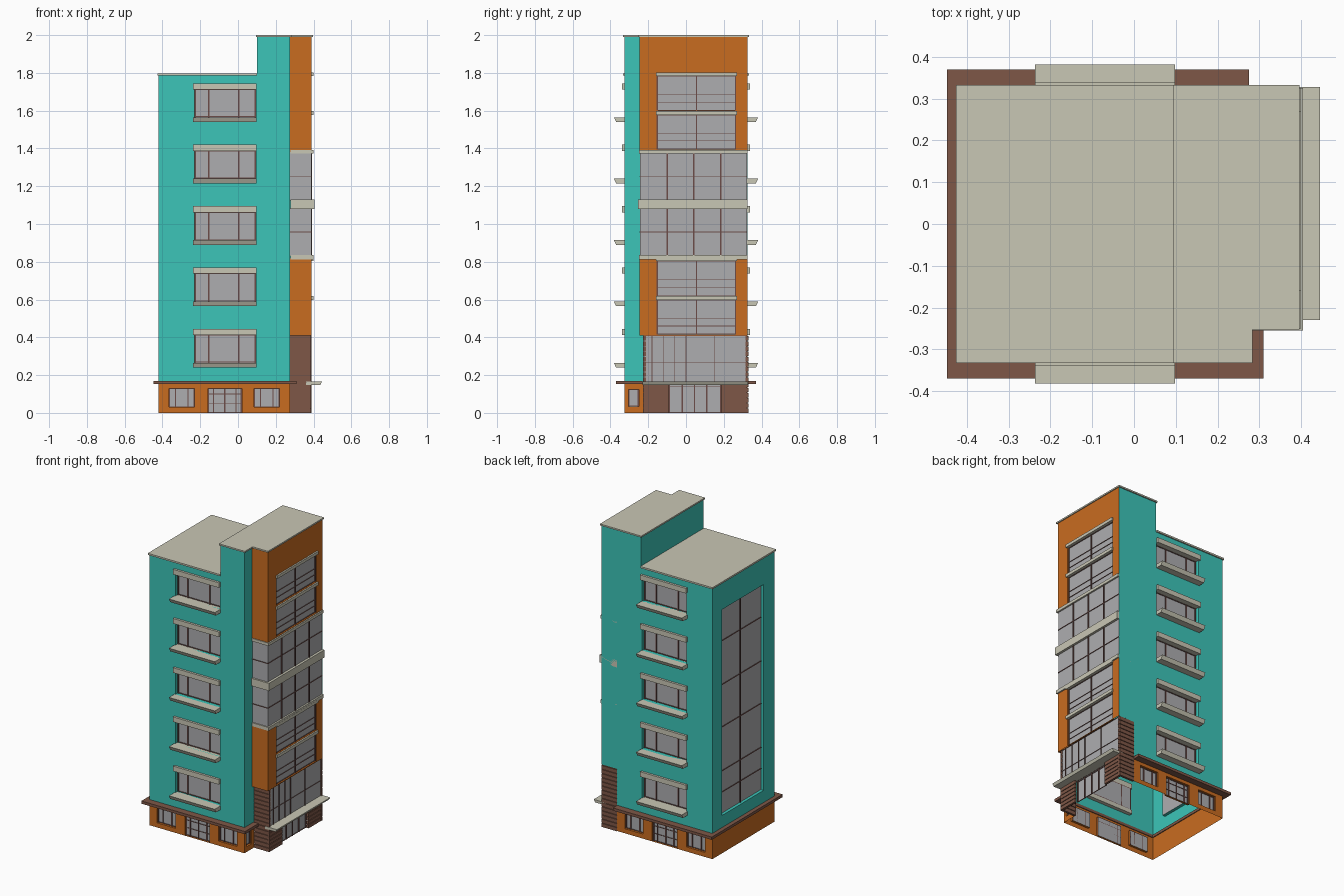
import bpy, bmesh
from mathutils import Vector

if "Cube" in bpy.data.objects:
    bpy.data.objects.remove(bpy.data.objects["Cube"])


def material(name, r, g, b):
    lin = [((c / 255 + 0.055) / 1.055) ** 2.4 for c in (r, g, b)]
    m = bpy.data.materials.new(name)
    m.diffuse_color = (*lin, 1)
    m.use_nodes = True
    m.node_tree.nodes["Principled BSDF"].inputs["Base Color"].default_value = m.diffuse_color
    return m


TEAL = material("teal", 60, 197, 185)
ORANGE = material("orange", 201, 108, 32)
BROWN = material("brown", 126, 87, 71)
FRAME = material("frame_brown", 108, 76, 72)
BEIGE = material("beige", 201, 199, 181)
GLASS = material("glass_grey", 174, 174, 176)

# Facade coordinates: u along the wall, v up, w outward from the centre
FRONT = lambda u, v, w: Vector((u, -w, v))
BACK = lambda u, v, w: Vector((u, w, v))
RIGHT = lambda u, v, w: Vector((w, u, v))
LEFT = lambda u, v, w: Vector((-w, u, v))

parts = {}


def part(name, mat):
    if name not in parts:
        parts[name] = (bmesh.new(), mat)
    return parts[name][0]


def quad(bm, pts, direction):
    face = bm.faces.new([bm.verts.new(p) for p in pts])
    face.normal_update()
    if face.normal.dot(direction) < 0:
        face.normal_flip()


def box(bm, f, u0, u1, v0, v1, w0, w1, taper=0):
    """Box in facade coordinates; taper pulls in the lower outer edge."""
    vs = [bm.verts.new(f(u, v, w - (taper if w == w1 and v == v0 else 0)))
          for u in (u0, u1) for v in (v0, v1) for w in (w0, w1)]
    faces = [bm.faces.new([vs[i] for i in q]) for q in
             ((0, 1, 3, 2), (4, 6, 7, 5), (0, 4, 5, 1),
              (2, 3, 7, 6), (0, 2, 6, 4), (1, 5, 7, 3))]
    bmesh.ops.recalc_face_normals(bm, faces=faces)


def wall(bm, f, w, u0, u1, v0, v1, holes=(), depth=0.02):
    """Flat wall with rectangular openings and their reveals."""
    out = f(0, 0, 1)
    us = sorted({u0, u1, *[x for h in holes for x in h[:2]]})
    vs = sorted({v0, v1, *[x for h in holes for x in h[2:]]})
    for a, b in zip(us, us[1:]):
        for c, d in zip(vs, vs[1:]):
            mu, mv = (a + b) / 2, (c + d) / 2
            if any(h[0] < mu < h[1] and h[2] < mv < h[3] for h in holes):
                continue
            quad(bm, [f(a, c, w), f(b, c, w), f(b, d, w), f(a, d, w)], out)
    for a, b, c, d in holes:
        mid = f((a + b) / 2, (c + d) / 2, w)
        ring = [(a, c), (b, c), (b, d), (a, d)]
        for p, q in zip(ring, ring[1:] + ring[:1]):
            pts = [f(*p, w), f(*q, w), f(*q, w - depth), f(*p, w - depth)]
            quad(bm, pts, mid - (pts[0] + pts[1]) / 2)


def window(name, f, w, hole, us=(), vs=(), t=0.004, border=True):
    """Glass sheet with thin glazing bars at the given u and v positions."""
    a, b, c, d = hole
    wall(part(name + "_glass", GLASS), f, w, a, b, c, d)
    bars = part(name + "_bars", FRAME)
    if border:
        us, vs = [a + t, b - t, *us], [c + t, d - t, *vs]
    for u in us:
        box(bars, f, u - t, u + t, c, d, w, w + 0.005)
    for v in vs:
        box(bars, f, a, b, v - t / 2, v + t / 2, w, w + 0.004)


def slats(name, f, u0, u1, v0, v1, w):
    """Brown cladding of stacked horizontal slats."""
    bm = part(name, BROWN)
    wall(bm, f, w - 0.006, u0, u1, v0, v1)
    n = round((v1 - v0) / 0.027)
    s = (v1 - v0) / n
    for i in range(n):
        box(bm, f, u0, u1, v0 + i * s, v0 + (i + 1) * s - 0.004, w - 0.015, w)


# Long front and back walls: five upper storeys over an orange ground floor
storeys = [0.24 + 0.325 * i for i in range(5)]
upper = [(-0.23, 0.095, z + 0.025, z + 0.175) for z in storeys]
ground = [(-0.365, -0.23, 0.03, 0.13), (0.085, 0.22, 0.03, 0.13)]
door = (-0.16, 0.02, 0.0, 0.13)
for f, side in ((FRONT, "front"), (BACK, "back")):
    teal = part(side + "_upper_wall", TEAL)
    wall(teal, f, 0.325, -0.42, 0.1, 0.16, 1.79, upper, 0.025)
    wall(teal, f, 0.325, 0.1, 0.275, 0.16, 1.995)
    wall(part(side + "_ground_wall", ORANGE), f, 0.325, -0.42, 0.275, 0, 0.16,
         ground + [door], 0.015)
    for h in upper:
        window(side + "_windows", f, 0.30, h, (-0.155, 0.005))
        z = h[2] - 0.025
        box(part(side + "_sills", BEIGE), f, -0.237, 0.098, z, z + 0.025,
            0.30, 0.382, 0.012)
        box(part(side + "_lintels", BEIGE), f, -0.237, 0.098, z + 0.172,
            z + 0.205, 0.30, 0.34)
    for h in ground:
        window(side + "_ground_windows", f, 0.31, h,
               (h[0] + 0.035, h[1] - 0.035), t=0.003)
    window(side + "_door", f, 0.31, door, (-0.13, -0.07, -0.01), (0.1, 0.05),
           t=0.003)

# Back wall carries on past the cladding to the right corner
wall(part("back_upper_wall", TEAL), BACK, 0.325, 0.275, 0.39, 0.41, 1.995)

# Left wall with one tall stair window
tall = (-0.21, 0.225, 0.25, 1.61)
wall(part("left_upper_wall", TEAL), LEFT, 0.42, -0.325, 0.325, 0.16, 1.79,
     [tall], 0.02)
window("stair_window", LEFT, 0.40, tall, (0.008,), (0.39, 0.53, 0.82, 1.1, 1.39),
       t=0.005, border=False)
wall(part("left_ground_wall", ORANGE), LEFT, 0.42, -0.325, 0.325, 0, 0.16)

# Tower walls: side above the main roof and the teal front return
wall(part("tower_wall", TEAL), LEFT, -0.1, -0.325, 0.325, 1.79, 1.995)
wall(part("tower_wall", TEAL), RIGHT, 0.275, -0.325, -0.22, 0.16, 1.995)
small = (-0.305, -0.25, 0.035, 0.125)
wall(part("return_ground_wall", ORANGE), RIGHT, 0.275, -0.325, -0.225, 0, 0.16,
     [small], 0.015)
window("return_window", RIGHT, 0.26, small, t=0.003)

# Orange bay on the right, above and below the glazed storeys
bay = part("orange_bay", ORANGE)
for v0, v1 in ((0.41, 0.82), (1.38, 1.995)):
    base = 0.415 if v0 < 1 else 1.395
    holes = [(-0.155, 0.265, base, base + 0.185),
             (-0.155, 0.265, base + 0.205, base + 0.39)]
    wall(bay, RIGHT, 0.39, -0.245, 0.325, v0, v1, holes, 0.012)
    wall(bay, FRONT, 0.245, 0.275, 0.39, v0, v1)
    for h in holes:
        window("bay_windows", RIGHT, 0.378, h, (0.055,),
               (h[2] + 0.045, h[2] + 0.085), t=0.003)
        box(part("bay_window_ledges", BEIGE), RIGHT, -0.16, 0.27,
            h[3] - 0.002, h[3] + 0.018, 0.37, 0.4)
box(bay, FRONT, 0.275, 0.39, 0.41, 0.415, 0.21, 0.245)

# Glazed storeys wrapping the corner, with floor bands
for v0, v1 in ((0.83, 1.085), (1.125, 1.38)):
    mid = (v0 + v1) / 2
    window("corner_glazing", RIGHT, 0.388, (-0.243, 0.323, v0, v1),
           (-0.1, 0.04, 0.185), (mid,), border=False)
    window("corner_glazing", FRONT, 0.243, (0.275, 0.388, v0, v1), (),
           (mid,), border=False)
for v0, v1, e in ((0.812, 0.835, 0.005), (1.08, 1.13, 0.01), (1.373, 1.392, 0.005)):
    box(part("floor_bands", BEIGE), RIGHT, -0.245 - e, 0.325, v0, v1,
        0.277, 0.394 + e)

# Brown slatted base and the entrance
slats("front_cladding", FRONT, 0.275, 0.385, 0, 0.41, 0.227)
slats("back_cladding", BACK, 0.275, 0.388, 0, 0.41, 0.33)
slats("entrance_cladding", RIGHT, -0.225, -0.09, 0, 0.152, 0.387)
slats("entrance_cladding", RIGHT, 0.185, 0.322, 0, 0.152, 0.387)
window("entrance_door", RIGHT, 0.365, (-0.09, 0.185, 0, 0.152),
       (-0.02, 0.045, 0.11), (0.14,), t=0.003)
window("lobby_glazing", RIGHT, 0.382, (-0.225, 0.322, 0.16, 0.41),
       (-0.18, -0.12, -0.06, 0.0, 0.15), (0.265,), t=0.002)
box(part("entrance_canopy", BEIGE), RIGHT, -0.23, 0.328, 0.148, 0.165, 0.36,
    0.445, 0.01)

# Brown ledge above the ground floor
ledge = part("ledge", BROWN)
box(ledge, FRONT, -0.447, 0.31, 0.152, 0.17, 0.32, 0.37)
box(ledge, BACK, -0.447, 0.275, 0.152, 0.17, 0.32, 0.37)
box(ledge, LEFT, -0.32, 0.32, 0.152, 0.17, 0.415, 0.447)
box(ledge, RIGHT, -0.32, -0.23, 0.152, 0.17, 0.27, 0.31)

# Roof slabs
box(part("main_roof", BEIGE), RIGHT, -0.333, 0.333, 1.787, 1.798, -0.426, 0.1)
tower = part("tower_roof", BEIGE)
box(tower, RIGHT, -0.333, 0.333, 1.99, 2.0, 0.094, 0.283)
box(tower, RIGHT, -0.253, 0.333, 1.99, 2.0, 0.283, 0.396)

# Turn every collected part into an object
for name, (bm, mat) in parts.items():
    mesh = bpy.data.meshes.new(name)
    bm.to_mesh(mesh)
    bm.free()
    mesh.materials.append(mat)
    bpy.context.collection.objects.link(bpy.data.objects.new(name, mesh))
